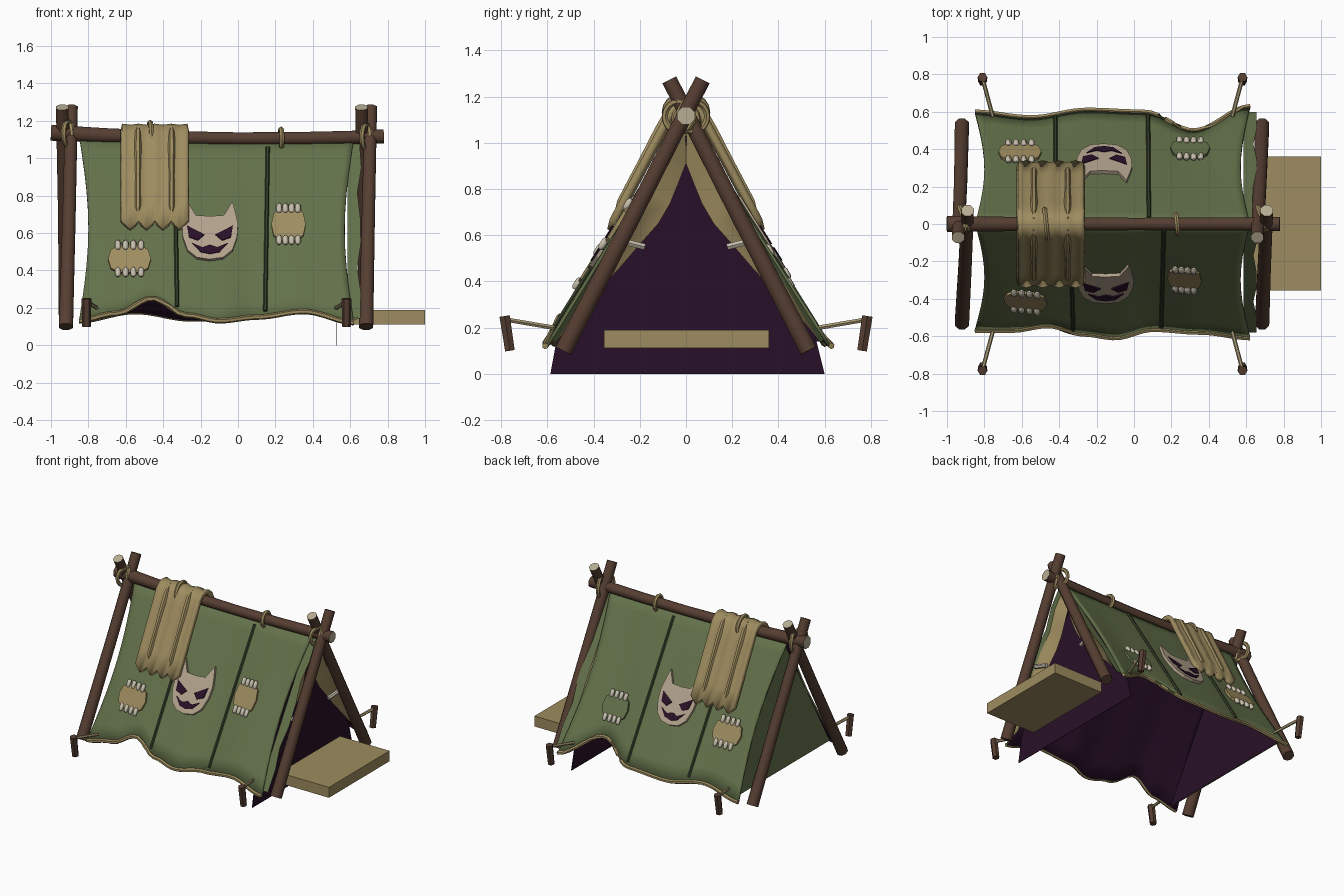
import bpy, bmesh, math
from mathutils import Vector

if "Cube" in bpy.data.objects:
    bpy.data.objects.remove(bpy.data.objects["Cube"])

def mat(name, r, g, b):
    m = bpy.data.materials.new(name)
    m.diffuse_color = (r, g, b, 1)
    m.use_nodes = True
    m.node_tree.nodes["Principled BSDF"].inputs["Base Color"].default_value = m.diffuse_color
    return m

GREEN = mat("green_canvas", .125, .165, .068)
SEAM = mat("dark_green_seam", .036, .052, .024)
TAN = mat("tan_cloth", .34, .262, .115)
PURPLE = mat("dark_purple", .022, .005, .021)
WOOD = mat("brown_wood", .092, .048, .031)
CUT = mat("cut_wood", .47, .41, .29)
FACE = mat("pale_emblem", .45, .365, .265)
BONE = mat("bone", .57, .52, .42)
ROPE = mat("rope", .40, .325, .18)

def make(name, verts, faces, mats, index=None, smooth=True, solid=0):
    me = bpy.data.meshes.new(name)
    me.from_pydata([tuple(v) for v in verts], [], faces)
    for m in mats:
        me.materials.append(m)
    if index:
        for p in me.polygons:
            p.material_index = index[p.index]
    ob = bpy.data.objects.new(name, me)
    bpy.context.collection.objects.link(ob)
    if smooth:
        bpy.ops.object.select_all(action='DESELECT')
        ob.select_set(True)
        bpy.context.view_layer.objects.active = ob
        bpy.ops.object.shade_smooth_by_angle(angle=math.radians(50))
    if solid:
        md = ob.modifiers.new("thickness", 'SOLIDIFY')
        md.thickness, md.offset, md.material_offset = solid, -1, len(mats) - 1
        md.material_offset_rim = 0
    return ob

def tube(name, path, radii, m, sides=8, caps=(None, None)):
    path = [Vector(p) for p in path]
    n = len(path)
    if not isinstance(radii, (list, tuple)):
        radii = [radii] * n
    verts, faces, idx = [], [], []
    for i, p in enumerate(path):
        t = (path[min(i + 1, n - 1)] - path[max(i - 1, 0)]).normalized()
        a = t.cross(Vector((1, 0, 0)) if abs(t.x) < .8 else Vector((0, 0, 1))).normalized()
        b = t.cross(a)
        for k in range(sides):
            w = 2 * math.pi * (k + .5) / sides
            verts.append(p + radii[i] * (math.cos(w) * a + math.sin(w) * b))
    for i in range(n - 1):
        for k in range(sides):
            j = (k + 1) % sides
            faces.append((i * sides + k, i * sides + j, (i + 1) * sides + j, (i + 1) * sides + k))
            idx.append(0)
    faces += [tuple(reversed(range(sides))), tuple(range((n - 1) * sides, n * sides))]
    idx += [1 if caps[0] else 0, 1 if caps[1] else 0]
    return make(name, verts, faces, [m, CUT], idx)

# hem knots: x, y distance, height
HEM = {-1: [(-.86, .57, .13), (-.65, .57, .17), (-.46, .545, .25), (-.27, .59, .16), (-.1, .61, .13),
            (.1, .565, .15), (.35, .58, .18), (.63, .61, .12)],
       1: [(-.86, .6, .13), (-.55, .57, .18), (-.25, .61, .14), (.05, .6, .15), (.32, .5, .27), (.63, .63, .12)]}

def hem(s, x):
    k = HEM[s]
    x = min(max(x, k[0][0]), k[-1][0])
    for a, b in zip(k, k[1:]):
        if x <= b[0]:
            f = (x - a[0]) / (b[0] - a[0])
            f = (1 - math.cos(math.pi * f)) / 2
            return a[1] + (b[1] - a[1]) * f, a[2] + (b[2] - a[2]) * f

def ridge(x):
    return 1.105 + .026 * (x - .1) ** 2

def surf(s, x, t, off=0):
    """Point on a roof slope, t = 0 at the ridge and 1 at the hem."""
    y, z = hem(s, x)
    h = ridge(x) - z
    n = Vector((0, s * h, y)).normalized()
    return Vector((x, s * y * t, ridge(x) - h * t)) + n * off

def at_height(s, x, z, off=0):
    return surf(s, x, (ridge(x) - z) / (ridge(x) - hem(s, x)[1]), off)

def plate(name, s, pts, m, lo, hi):
    n = len(pts)
    v = [at_height(s, x, z, lo) for x, z in pts] + [at_height(s, x, z, hi) for x, z in pts]
    f = [tuple(range(n, 2 * n)), tuple(reversed(range(n)))]
    f += [(i, (i + 1) % n, n + (i + 1) % n, n + i) for i in range(n)]
    if s > 0:
        f = [tuple(reversed(q)) for q in f]
    return make(name, v, f, [m], smooth=False)

# ridge pole and crossed end poles
xs = [-1, -.7, -.35, 0, .35, .6, .78]
tube("ridge_pole", [(x, 0, ridge(x)) for x in xs], [.046, .042, .038, .036, .037, .038, .041], WOOD, caps=(1, 1))
for name, xb, xc in (("rear", -.92, -.915), ("entrance", .685, .685)):
    for s in (-1, 1):
        tube(name + "_pole", [(xb, s * .53, .10), (xc - s * .012, s * .22, .70), (xc - s * .025, -s * .072, 1.272)],
             [.041, .038, .036], WOOD, caps=(None, 1))

# rope rings round the ridge and the crossings
def ring(x, R, tilt, y=0, r=.014):
    bpy.ops.mesh.primitive_torus_add(major_segments=16, minor_segments=6, major_radius=R, minor_radius=r,
                                     location=(x, y, ridge(x)), rotation=(0, math.pi / 2, tilt))
    ob = bpy.context.object
    ob.name = "rope_lashing"
    ob.data.materials.append(TAN)
    bpy.ops.object.shade_smooth_by_angle()

ring(.23, .05, .1)
ring(-.47, .078, .1)
for x in (-.91, .685):
    ring(x, .066, .35, .03)
    ring(x, .066, -.35, -.03)

# roof slopes with purple lining, hems and seams
NU, NT = 40, 10
for s, side in ((-1, "front"), (1, "back")):
    v, f = [], []
    for j in range(NT + 1):
        t = j / NT
        inset = .05 * math.sin(math.pi * t)
        for i in range(NU + 1):
            x = -.85 + inset + (1.47 - 2 * inset) * i / NU
            v.append(surf(s, x, t))
    for j in range(NT):
        for i in range(NU):
            a = j * (NU + 1) + i
            q = (a, a + NU + 1, a + NU + 2, a + 1)
            f.append(q if s < 0 else tuple(reversed(q)))
    make(side + "_roof", v, f, [GREEN, PURPLE], solid=.014)
    tube(side + "_hem", [surf(s, -.85 + 1.47 * i / 36, 1) for i in range(37)], .014, TAN, 6)
    for x0, x1 in ((-.34, -.325), (.16, .145)) if s < 0 else ((-.42, -.42), (.08, .075)):
        tube(side + "_seam", [surf(s, x0 + (x1 - x0) * t, t, .003) for t in (.05, .3, .6, .97)], .011, SEAM, 6)

# closed rear end, green outside and purple inside
y0, y1 = hem(-1, -.8)[0], hem(1, -.8)[0]
make("rear_panel", [(-.8, 0, 1.1), (-.8, y1 - .01, .14), (-.8, -y0 + .01, .14)], [(0, 1, 2)],
     [GREEN, PURPLE], smooth=False, solid=.01)

# dark doorway
make("doorway", [(.53, 0, 1.03), (.53, -.55, .2), (.53, -.587, 0), (.53, .6, 0), (.53, .55, .2)],
     [(0, 1, 2, 3, 4)], [PURPLE], smooth=False, solid=.004)

# door flaps: tan face with a green outer fold, and ties
OPEN = [(0, .91), (.035, .82), (.07, .735), (.12, .65), (.2, .56), (.29, .455), (.38, .36), (.53, .2)]
for s in (-1, 1):
    v, f, idx = [], [], []
    for i, (y, z) in enumerate(OPEN):
        t = .02 + .95 * i / 7
        e = surf(s, .6, t, -.012)
        wave = .012 * math.sin(i * 2.2)
        v += [(.585, s * y, z), (.62 + wave, e.y * .97, e.z - .01), (.65 + wave, e.y, e.z), (.585, e.y, e.z)]
    for i in range(7):
        for k in range(3):
            a = i * 4 + k
            q = (a, a + 1, a + 5, a + 4)
            f.append(q if s < 0 else tuple(reversed(q)))
            idx.append(0 if k == 0 else 1)
    make("door_flap", v, f, [TAN, GREEN], idx)
    tube("flap_tie", [(.62, s * .18, .55), (.64, s * .28, .575)], .015, BONE, 6)

# cloth draped over the ridge with raised folds
half = [(.335, .65), (.27, .77), (.19, .92), (.115, 1.06), (.075, 1.14), (.04, 1.172)]
prof = [(-y, z) for y, z in half] + [(0, 1.182)] + half[::-1]
N = 16
v, f = [], []
for j, (y, z) in enumerate(prof):
    for i in range(N + 1):
        x = -.62 + .35 * i / N
        d = .006 * math.cos(i * math.pi / 2)
        tip = (.02 if i % 4 == 0 else -.02 if i % 4 == 2 else 0) if j in (0, len(prof) - 1) else 0
        sg = (y > 0) - (y < 0)
        v.append((x, y + sg * (d - tip * .6), z + d * .5 + tip))
for j in range(len(prof) - 1):
    for i in range(N):
        a = j * (N + 1) + i
        f.append((a, a + 1, a + N + 2, a + N + 1))
make("draped_cloth", v, f, [TAN], solid=.03)
for s in (-1, 1):
    for x in (-.535, -.355):
        tube("cloth_fold", [(x, s * .31, .68), (x, s * .285, .745), (x, s * .2, .91), (x, s * .118, 1.06),
                            (x, s * .075, 1.14), (x, s * .03, 1.178)], [.004, .016, .014, .019, .016, .004], TAN, 6)

# mask emblem on both slopes
HALF = [(.07, .46), (.12, .5), (.145, .57), (.15, .64), (.137, .70), (.12, .76), (.075, .685)]
EYE = [(.03, .58), (.122, .628), (.112, .567), (.065, .55)]
MOUTH = [(-.095, .535), (-.04, .512), (0, .525), (.04, .512), (.095, .535), (.05, .488), (0, .478), (-.05, .488)]
for s in (-1, 1):
    c = -.15 if s < 0 else -.16
    out = [(0, .45)] + HALF + [(0, .68)] + [(-x, z) for x, z in reversed(HALF)]
    plate("mask_emblem", s, [(c + x, z) for x, z in out], FACE, -.004, .02)
    for k in (-1, 1):
        plate("mask_eye", s, [(c + k * x, z) for x, z in EYE][::k], PURPLE, .017, .025)
    plate("mask_mouth", s, [(c + x, z) for x, z in MOUTH[::-1]], PURPLE, .017, .025)

# stitched patches
for s, x, z, w, h, m in ((-1, -.58, .455, .115, .085, TAN), (-1, .27, .64, .092, .1, TAN),
                         (1, -.61, .50, .115, .085, TAN), (1, .30, .455, .105, .085, GREEN)):
    pts = [(x + w * math.cos(a), z + h * max(-.85, min(.85, 1.15 * math.sin(a))))
           for a in (2 * math.pi * i / 12 for i in range(12))]
    plate("patch", s, pts, m, -.004, .016)
    for up in (-1, 1):
        for i in range(4):
            px = x + (i - 1.5) * w * .36
            p, q = (at_height(s, px, z + up * h * .85 + d, .016) for d in (-.024, .024))
            tube("stitch", [p, p.lerp(q, .2), p.lerp(q, .8), q], [.007, .016, .016, .007], BONE, 6)

# ground stakes and guy ropes
for s in (-1, 1):
    for x, hx in ((-.81, -.755), (.58, .525)):
        tube("stake", [(x, s * .762, .10), (x, s * .785, .25)], [.024, .026], WOOD, 6)
        tube("guy_rope", [(hx, s * .575, .20), (x, s * .78, .235)], .011, ROPE, 6)

# entrance mat
V = [(x, y, z) for x in (.59, 1) for y in (-.355, .36) for z in (.112, .19)]
make("entrance_mat", V, [(0, 1, 3, 2), (4, 6, 7, 5), (0, 4, 5, 1), (2, 3, 7, 6), (1, 5, 7, 3), (0, 2, 6, 4)], [TAN])
